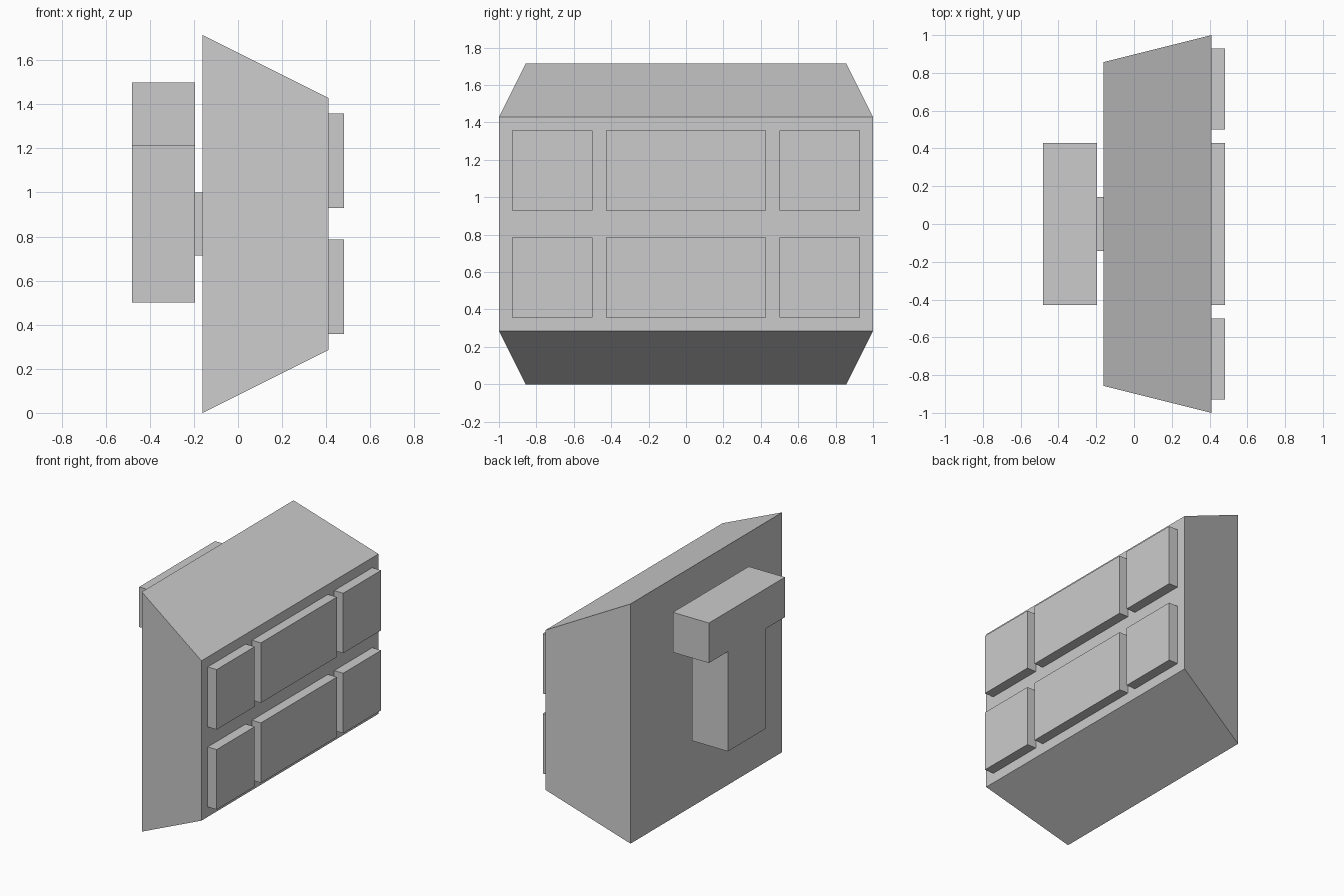
import bpy, bmesh

if "Cube" in bpy.data.objects:
    bpy.data.objects.remove(bpy.data.objects["Cube"])

# Depth stations along x, back to front
HANDLE_BACK, HANDLE_FRONT = -0.482, -0.196
BODY_BACK, BODY_FRONT = -0.161, 0.411
TILE_FRONT = 0.482


def loft(name, x0, profile0, x1, profile1=None):
    """Solid between two (y, z) profiles lying at x0 and x1."""
    bm = bmesh.new()
    back = [bm.verts.new((x0, y, z)) for y, z in profile0]
    front = [bm.verts.new((x1, y, z)) for y, z in (profile1 or profile0)]
    bm.faces.new(back)
    bm.faces.new(front)
    for i in range(len(back)):
        j = (i + 1) % len(back)
        bm.faces.new((back[i], back[j], front[j], front[i]))
    bmesh.ops.recalc_face_normals(bm, faces=bm.faces)
    mesh = bpy.data.meshes.new(name)
    bm.to_mesh(mesh)
    bm.free()
    obj = bpy.data.objects.new(name, mesh)
    bpy.context.collection.objects.link(obj)
    return obj


def rect(y0, y1, z0, z1):
    return [(y0, z0), (y1, z0), (y1, z1), (y0, z1)]


# Tapered main block
loft("body", BODY_BACK, rect(-0.857, 0.857, 0, 1.714),
     BODY_FRONT, rect(-1, 1, 0.286, 1.429))

# Two rows of raised tiles on the front face
for row, z in (("lower", 0.357), ("upper", 0.929)):
    for col, y0, y1 in (("left", -0.929, -0.5), ("middle", -0.429, 0.429), ("right", 0.5, 0.929)):
        loft(f"{row}_{col}_tile", BODY_FRONT, rect(y0, y1, z, z + 0.429), TILE_FRONT)

# T-shaped handle on the back, mirrored half profile
half = [(0.214, 0.5), (0.214, 1.214), (0.429, 1.214), (0.429, 1.5)]
loft("handle", HANDLE_BACK, half + [(-y, z) for y, z in reversed(half)], HANDLE_FRONT)

# Short peg joining handle and body
loft("handle_peg", HANDLE_FRONT, rect(-0.143, 0.143, 0.714, 1.0), BODY_BACK)
